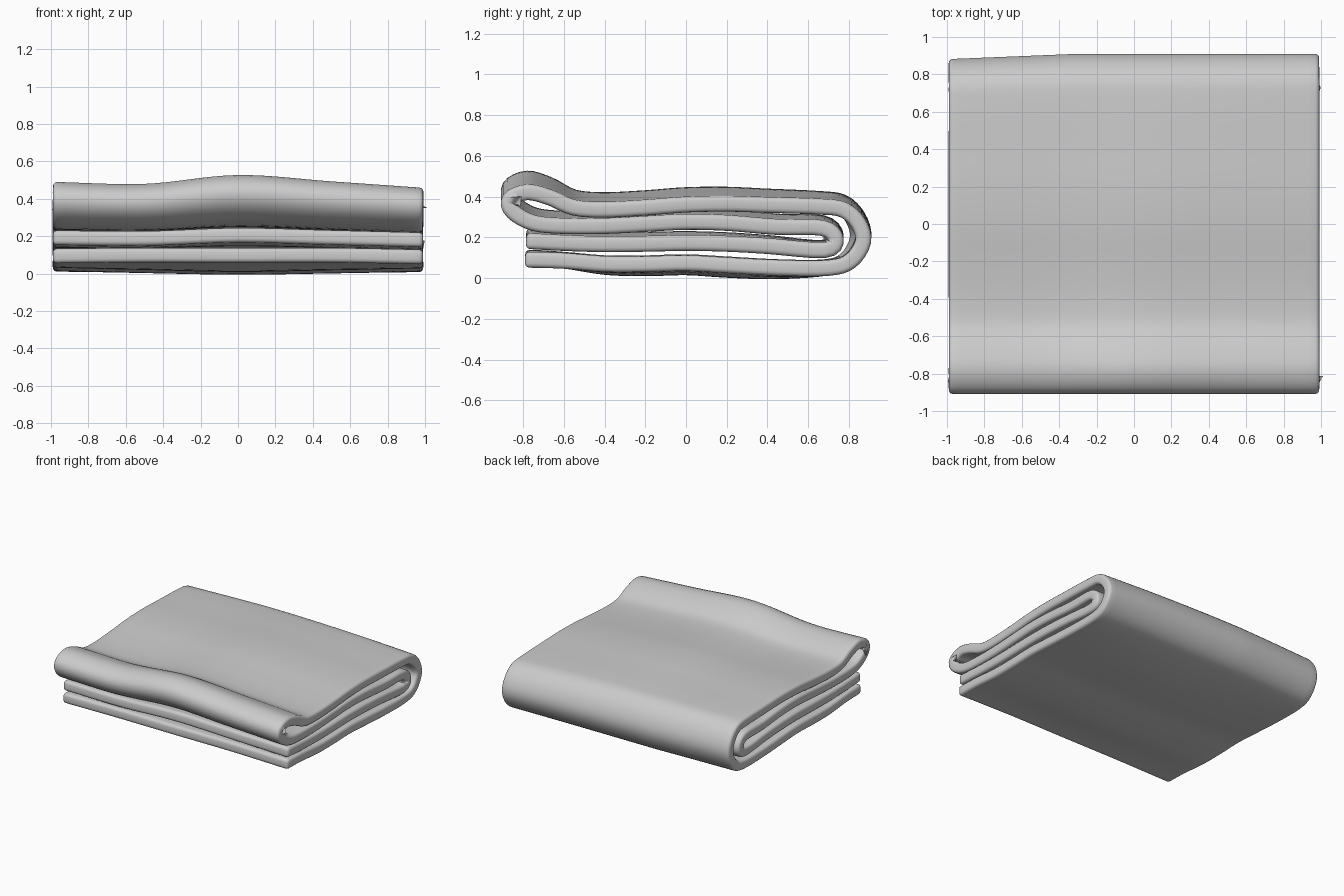
import bpy, bmesh
from mathutils import Vector

if "Cube" in bpy.data.objects:
    bpy.data.objects.remove(bpy.data.objects["Cube"])


def spline(pts, steps):
    """Smooth curve through the points."""
    p = [Vector(q) for q in pts]
    p = [2 * p[0] - p[1]] + p + [2 * p[-1] - p[-2]]
    out = []
    for i in range(1, len(p) - 2):
        a, b, c, d = p[i - 1:i + 3]
        for k in range(steps):
            t = k / steps
            out.append(0.5 * (2 * b + (c - a) * t + (2 * a - 5 * b + 4 * c - d) * t ** 2
                              + (3 * b - a - 3 * c + d) * t ** 3))
    return out + [p[-2]]


# Folded centre line (y, z) at the right-hand edge
path = spline([
    (-.79, .09), (-.6, .085), (-.4, .07), (-.2, .07), (0, .075), (.2, .065), (.45, .052), (.7, .05),
    (.81, .085), (.87, .18), (.845, .27), (.77, .335), (.65, .35),
    (.4, .358), (.2, .364), (0, .36), (-.2, .345), (-.4, .335), (-.55, .345), (-.67, .395),
    (-.78, .42), (-.865, .385), (-.85, .325), (-.75, .27),
    (-.6, .255), (-.4, .255), (-.2, .265), (0, .275), (.2, .27), (.45, .25), (.67, .245),
    (.735, .19), (.68, .137), (.4, .157), (.2, .168), (0, .172), (-.2, .168), (-.4, .166),
    (-.6, .172), (-.785, .182)], 4)

# Height waviness across the width, along the front and back edges of the stack
N = 32
front = spline([(-1, .032), (-.5, .02), (0, .072), (.5, .036), (1, 0)], N // 4)
back = spline([(-1, .04), (-.5, .05), (0, .045), (.5, .03), (1, 0)], N // 4)
low = spline([(-1, 0), (-.35, .016), (.1, -.006), (.5, .01), (1, 0)], N // 4)

bm = bmesh.new()
rows = []
for i in range(N + 1):
    x = -0.99 + 1.98 * i / N
    row = []
    for y, z in path:
        s = (y + .9) / 1.8
        wave = front[i].y * (1 - s) + back[i].y * s
        under = max(0, 1 - z / .15)
        dz = wave * (z / .43) ** 1.2 + low[i].y * (1 - s) * under
        dz -= .055 * (1 - x * x) * max(0, 1 - (y / .7) ** 2) * under
        dy = -.03 * max(0, (-x - .3) / .7) * max(0, (y - .3) / .6)
        row.append(bm.verts.new((x, y + dy, z + dz)))
    rows.append(row)
for r0, r1 in zip(rows, rows[1:]):
    for j in range(len(path) - 1):
        bm.faces.new((r0[j], r1[j], r1[j + 1], r0[j + 1]))
bmesh.ops.recalc_face_normals(bm, faces=bm.faces)

mesh = bpy.data.meshes.new("folded_blanket")
bm.to_mesh(mesh)
bm.free()
blanket = bpy.data.objects.new("folded_blanket", mesh)
bpy.context.collection.objects.link(blanket)

# Cloth thickness and rounded hems
sol = blanket.modifiers.new("thickness", 'SOLIDIFY')
sol.thickness = .078
sol.offset = 0
bev = blanket.modifiers.new("rounded_hem", 'BEVEL')
bev.width = .022
bev.segments = 3
bev.limit_method = 'ANGLE'
bev.angle_limit = 1.2
bev.use_clamp_overlap = False

bpy.context.view_layer.objects.active = blanket
blanket.select_set(True)
bpy.ops.object.shade_smooth_by_angle(angle=.9)
